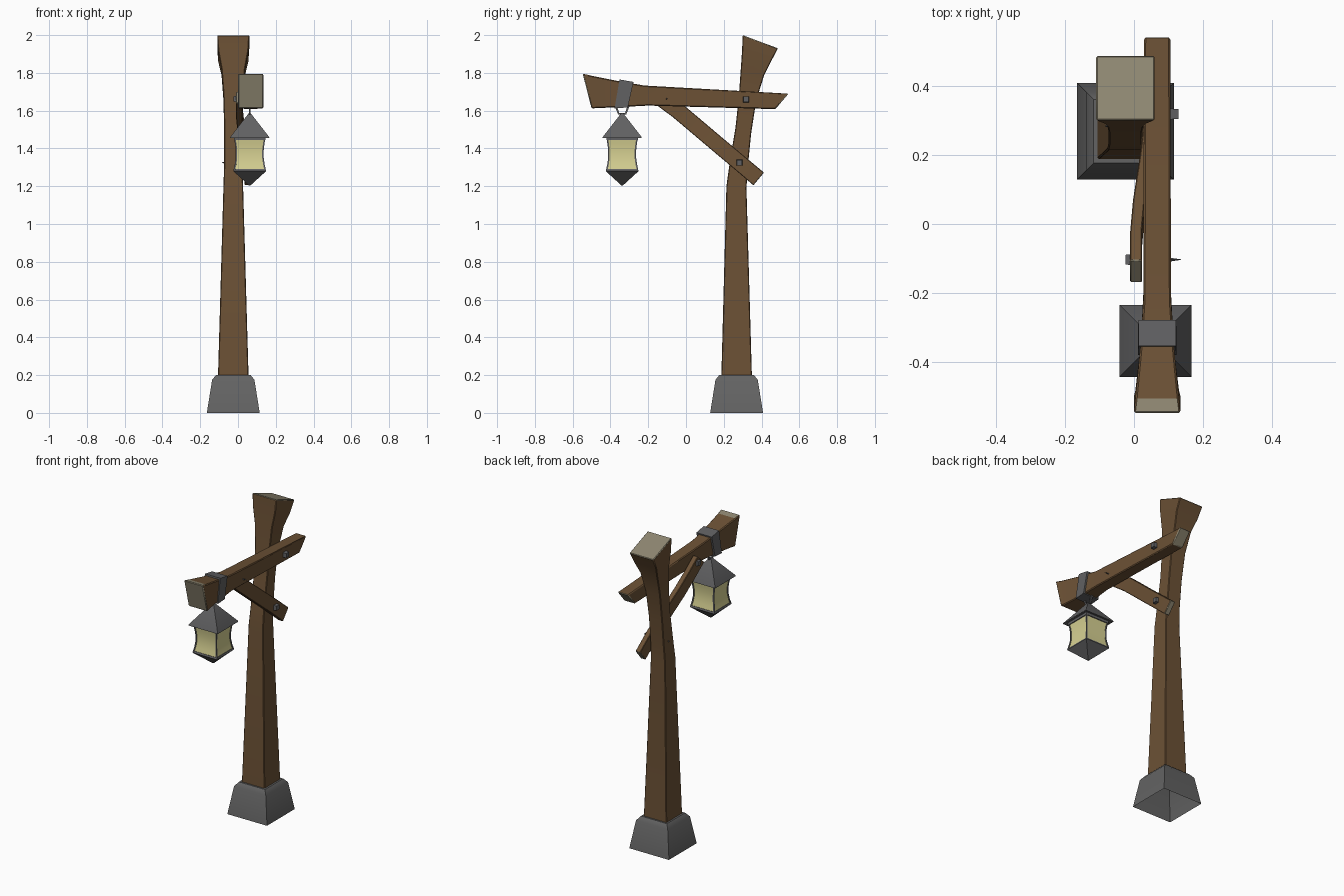
import bpy, bmesh, math
from mathutils import Vector

if "Cube" in bpy.data.objects:
    bpy.data.objects.remove(bpy.data.objects["Cube"])


def material(name, rgb):
    m = bpy.data.materials.new(name)
    m.diffuse_color = (*rgb, 1)
    m.use_nodes = True
    m.node_tree.nodes["Principled BSDF"].inputs["Base Color"].default_value = m.diffuse_color
    return m


WOOD = material("brown wood", (0.150, 0.083, 0.036))
CUT = material("pale cut wood", (0.27, 0.24, 0.165))
STONE = material("grey stone", (0.125, 0.125, 0.125))
IRON = material("grey iron", (0.118, 0.118, 0.122))
GLASS = material("yellow glass", (0.68, 0.64, 0.29))


def loft(name, rings, mats, caps=(0, 0), bevel=0.0, angle=35):
    """Skin successive point rings; caps give end material slots, None = open."""
    bm = bmesh.new()
    vs = [[bm.verts.new(p) for p in r] for r in rings]
    n = len(rings[0])
    for a, b in zip(vs, vs[1:]):
        for i in range(n):
            j = (i + 1) % n
            bm.faces.new((a[i], a[j], b[j], b[i]))
    for ring, slot in zip((vs[0], vs[-1]), caps):
        if slot is not None:
            bm.faces.new(ring).material_index = slot
    bmesh.ops.recalc_face_normals(bm, faces=bm.faces)
    me = bpy.data.meshes.new(name)
    bm.to_mesh(me)
    bm.free()
    for m in mats:
        me.materials.append(m)
    me.shade_smooth()
    me.set_sharp_from_angle(angle=math.radians(angle))
    ob = bpy.data.objects.new(name, me)
    bpy.context.collection.objects.link(ob)
    if bevel:
        b = ob.modifiers.new("bevel", 'BEVEL')
        b.width, b.segments = bevel, 1
        b.limit_method, b.angle_limit = 'ANGLE', math.radians(50)
    return ob


def square(cx, cy, z, h):
    return [(cx - h, cy - h, z), (cx + h, cy - h, z), (cx + h, cy + h, z), (cx - h, cy + h, z)]


def slab(cx, hx, p, q):
    """Ring spanning two (y, z) points, with half width hx."""
    return [(cx - hx, *p), (cx + hx, *p), (cx + hx, *q), (cx - hx, *q)]


def bar(name, points, h, mat):
    """Thin square rod along a path lying in the yz plane."""
    pts = [Vector(p) for p in points]
    rings = []
    for i, p in enumerate(pts):
        d = (pts[min(i + 1, len(pts) - 1)] - pts[max(i - 1, 0)]).normalized()
        s = d.cross(Vector((1, 0, 0))).normalized() * h
        t = d.cross(s).normalized() * h
        rings.append([p + s + t, p + s - t, p - s - t, p - s + t])
    return loft(name, rings, [mat])


# Stone foot, open underneath
PX, PY = -0.025, 0.268
loft("stone_foot", [square(PX, PY, z, h) for z, h in
     ((0, 0.14), (0.175, 0.112), (0.2, 0.092), (0.2, 0.07))], [STONE], (None, None))

# Leaning post with flared, tilted top
loft("post", [slab(PX, hx, p, q) for hx, p, q in (
    (0.081, (0.187, 0.19), (0.349, 0.19)),
    (0.052, (0.214, 1.20), (0.320, 1.19)),
    (0.048, (0.232, 1.33), (0.328, 1.31)),
    (0.048, (0.262, 1.51), (0.345, 1.48)),
    (0.052, (0.280, 1.68), (0.372, 1.655)),
    (0.062, (0.290, 1.82), (0.413, 1.785)),
    (0.080, (0.297, 1.92), (0.450, 1.86)),
    (0.085, (0.300, 2.00), (0.487, 1.93)))], [WOOD, CUT], (None, 1), 0.004)

# Cross arm with pale sawn ends
AX = 0.067
arm = loft("cross_arm", [slab(AX, hx, p, q) for hx, p, q in (
    (0.068, (-0.547, 1.796), (-0.500, 1.612)),
    (0.063, (-0.505, 1.786), (-0.480, 1.613)),
    (0.049, (-0.360, 1.757), (-0.370, 1.618)),
    (0.040, (-0.220, 1.733), (-0.200, 1.627)),
    (0.038, (0.543, 1.690), (0.473, 1.608)))], [WOOD, CUT], (1, 1), 0.005)
for f in arm.data.polygons:
    if f.normal.z > 0.8 and f.center.y < -0.5:
        f.material_index = 1

# Curved brace running past the post to the far side of the arm
loft("brace", [slab(x, 0.017, p, q) for x, p, q in (
    (0.052, (0.357, 1.205), (0.413, 1.272)),
    (0.047, (0.250, 1.296), (0.303, 1.364)),
    (0.034, (0.150, 1.380), (0.200, 1.450)),
    (0.014, (0.020, 1.490), (0.070, 1.560)),
    (0.006, (-0.070, 1.566), (-0.020, 1.636)),
    (0.006, (-0.170, 1.640), (-0.105, 1.700)))], [WOOD, CUT], (1, 1), 0.003)


# Square bolt heads and nail points that come through the far side
def bolt(name, x, y, z, depth):
    ring = lambda px, h: [(px, y - h, z - h), (px, y + h, z - h), (px, y + h, z + h), (px, y - h, z + h)]
    return loft(name, [ring(x, 0.016), ring(x + depth, 0.014)], [IRON])


def nail(name, x, y, z, length):
    ring = lambda px, h: [(px, y - h, z), (px, y, z - h), (px, y + h, z), (px, y, z + h)]
    return loft(name, [ring(x, 0.006), ring(x + length, 0.0008)], [IRON])


bolt("arm_bolt", 0.100, 0.318, 1.66, 0.028)
bolt("brace_lower_bolt", 0.060, 0.283, 1.325, 0.024)
bolt("brace_upper_bolt", -0.006, -0.103, 1.662, -0.018)
nail("upper_nail_point", 0.100, -0.103, 1.662, 0.036)
nail("lower_nail_point", -0.070, 0.283, 1.325, -0.014)

# Iron strap around the arm
loft("strap", [slab(AX, hx, p, q) for hx, p, q in (
    (0.056, (-0.378, 1.612), (-0.308, 1.617)),
    (0.054, (-0.352, 1.765), (-0.278, 1.752)))], [IRON])

# Hanging loop
LX, LY = 0.062, -0.338
bar("hanging_loop", [(LX, LY - 0.034, 1.625), (LX, LY - 0.018, 1.583),
                     (LX, LY + 0.018, 1.583), (LX, LY + 0.034, 1.625)], 0.005, IRON)

# Lantern: roof, waisted glass, corner ribs and pointed bottom
loft("lantern_roof", [square(LX, LY, z, h) for z, h in
     ((1.465, 0.070), (1.455, 0.104), (1.462, 0.102), (1.588, 0.004))], [IRON])
waist = ((1.460, 0.080), (1.425, 0.074), (1.390, 0.070), (1.350, 0.070), (1.315, 0.075), (1.283, 0.082))
loft("lantern_glass", [square(LX, LY, z, h) for z, h in waist], [GLASS], (None, None))
for sx in (-1, 1):
    for sy in (-1, 1):
        bar("lantern_rib", [(LX + sx * h, LY + sy * h, z) for z, h in waist], 0.004, IRON)
loft("lantern_top_rim", [square(LX, LY, z, 0.083) for z in (1.445, 1.462)], [IRON])
loft("lantern_bottom", [square(LX, LY, z, h) for z, h in
     ((1.290, 0.083), (1.280, 0.087), (1.205, 0.005))], [IRON])
